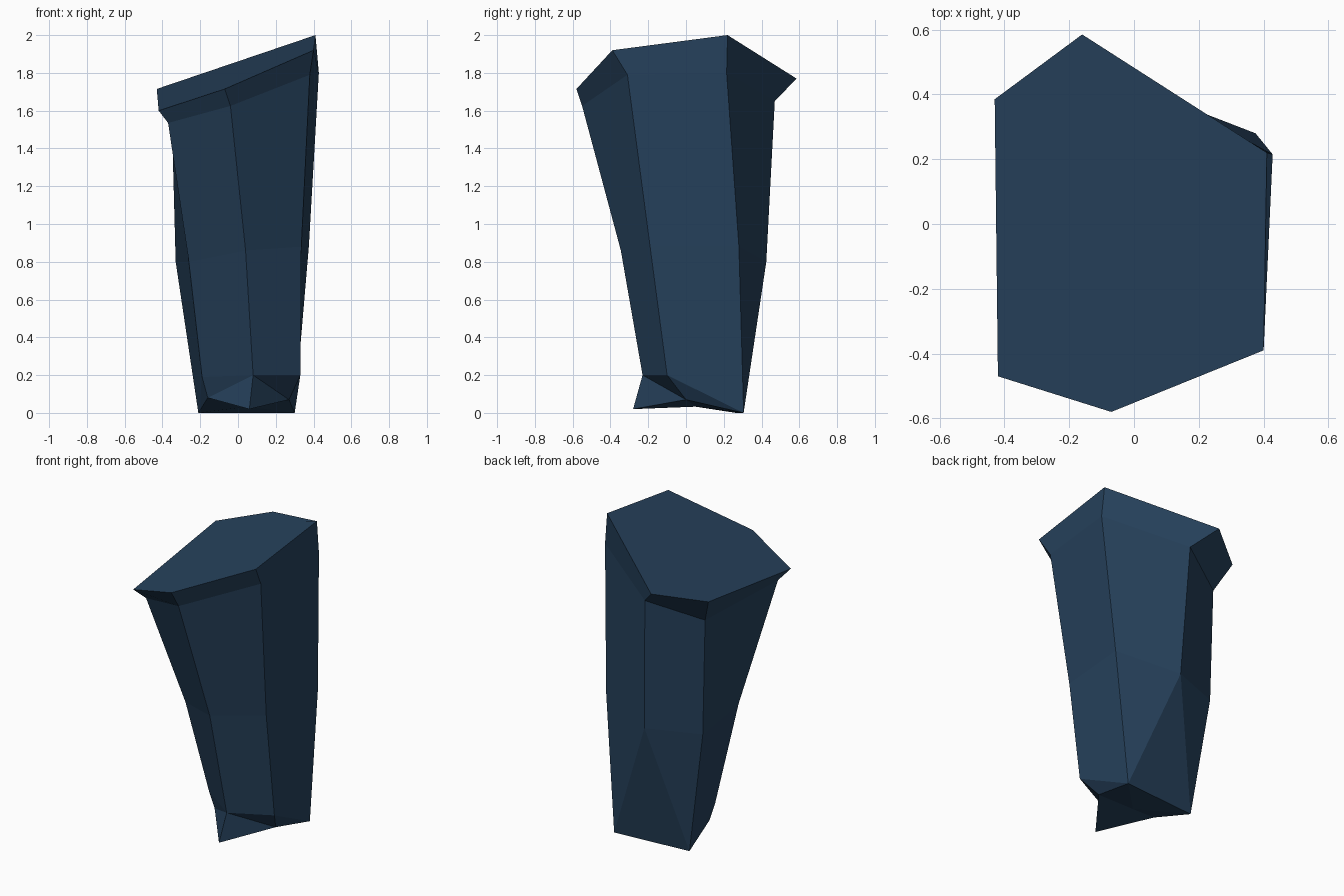
import bpy
import bmesh

if "Cube" in bpy.data.objects:
    bpy.data.objects.remove(bpy.data.objects["Cube"])

stone = bpy.data.materials.new("dark blue stone")
stone.diffuse_color = (0.0194, 0.0535, 0.107, 1.0)
stone.use_nodes = True
stone.node_tree.nodes["Principled BSDF"].inputs["Base Color"].default_value = stone.diffuse_color

# Six-sided cross-sections, corners running back, back left, front left, front, front right, back right
cap = [(-.16, .585, 1.77), (-.43, .385, 1.715), (-.42, -.47, 1.60),
       (-.07, -.58, 1.715), (.40, -.39, 1.92), (.41, .22, 2.0)]
neck = [(-.035, .47, 1.65), (-.35, .305, 1.545), (-.37, -.41, 1.535),
        (-.04, -.55, 1.625), (.38, -.31, 1.79), (.428, .215, 1.80)]
waist = [(0, .425, .80), (-.33, .30, .80), (-.26, -.165, .80),
         (.04, -.345, .86), (.335, -.19, .88), (.375, .28, .88)]

bm = bmesh.new()


def ring(points):
    return [bm.verts.new(p) for p in points]


def bridge(upper, lower):
    for i in range(len(upper)):
        j = (i + 1) % len(upper)
        bm.faces.new((upper[i], lower[i], lower[j], upper[j]))


# Cap and upper shaft
top, mid, low = ring(cap), ring(neck), ring(waist)
bm.faces.new(top)
bridge(top, mid)
bridge(mid, low)

# Lower shaft: the back edge splits into a triangle above the two back foot corners
back, back_l, front_l, front, front_r, back_r = low
foot_bl, shin_l, shin_f, shin_r, foot_br = ring([
    (-.21, .265, 0), (-.19, -.025, .19), (.08, -.23, .20), (.33, -.10, .20), (.30, .305, 0)])
chip_l, chip_f, chip_r = ring([(-.16, -.01, .08), (.06, -.28, .02), (.27, 0, .07)])
for f in ((back, back_l, foot_bl), (back, foot_bl, foot_br), (back, foot_br, back_r),
          (back_l, front_l, shin_l, foot_bl), (front_l, front, shin_f, shin_l),
          (front, front_r, shin_r, shin_f), (front_r, back_r, foot_br, shin_r),
          # broken foot
          (foot_bl, shin_l, chip_l), (shin_l, shin_f, chip_l), (chip_l, shin_f, chip_f),
          (shin_f, shin_r, chip_r), (shin_f, chip_r, chip_f), (shin_r, foot_br, chip_r)):
    bm.faces.new(f)

# Underside as a fan
base = [foot_bl, chip_l, chip_f, chip_r, foot_br]
centre = bm.verts.new((.05, .05, .033))
for i, v in enumerate(base):
    bm.faces.new((v, base[(i + 1) % 5], centre))

bmesh.ops.recalc_face_normals(bm, faces=bm.faces)
mesh = bpy.data.meshes.new("rock_pillar")
bm.to_mesh(mesh)
bm.free()
mesh.materials.append(stone)
pillar = bpy.data.objects.new("rock_pillar", mesh)
bpy.context.collection.objects.link(pillar)
